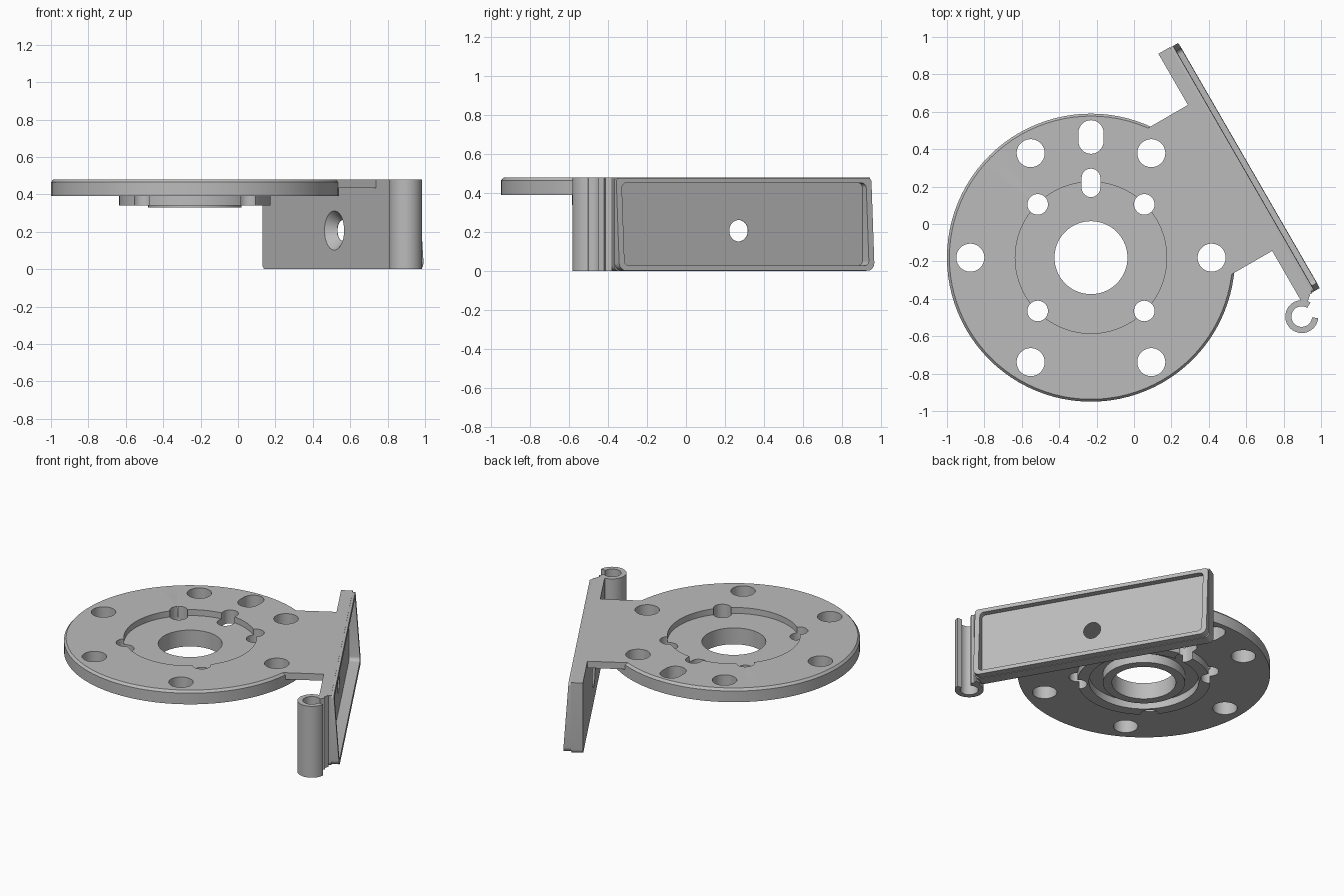
import bpy, bmesh, math
from mathutils import Matrix, Vector

if "Cube" in bpy.data.objects:
    bpy.data.objects.remove(bpy.data.objects["Cube"])

grey = bpy.data.materials.new("plain_grey")
grey.use_nodes = True
COLOUR = (0.5, 0.5, 0.5, 1)
grey.diffuse_color = COLOUR
grey.node_tree.nodes["Principled BSDF"].inputs["Base Color"].default_value = COLOUR

CX, CY, TOP = -0.23, -0.18, 0.48
DISC = Matrix.Translation((CX, CY, 0))
# Wall frame: local x runs along the wall, local y points outward
WALL = Matrix.Rotation(math.radians(-60), 4, "Z")
# Upright frame: profile x along the wall, profile y up, extrusion outward
UPRIGHT = WALL @ Matrix(((1, 0, 0, 0), (0, 0, 1, 0), (0, 1, 0, 0), (0, 0, 0, 1)))


def finish(bm, name):
    bmesh.ops.recalc_face_normals(bm, faces=bm.faces)
    mesh = bpy.data.meshes.new(name)
    bm.to_mesh(mesh)
    bm.free()
    mesh.materials.append(grey)
    ob = bpy.data.objects.new(name, mesh)
    bpy.context.collection.objects.link(ob)
    return ob


def prism(name, pts, low, high, matrix, edge=0, lean=0):
    """Extrude a 2D profile, optionally bevel its far rim and lean its far face."""
    bm = bmesh.new()
    base = bm.faces.new([bm.verts.new((x, y, low)) for x, y in pts])
    out = bmesh.ops.extrude_face_region(bm, geom=[base])["geom"]
    for v in out:
        if isinstance(v, bmesh.types.BMVert):
            v.co.z = high
    if edge:
        rim = [e for e in bm.edges if all(v.co.z == high for v in e.verts)]
        bmesh.ops.bevel(bm, geom=rim, offset=edge, segments=2, profile=0.5, affect="EDGES")
    for v in bm.verts:
        if lean and v.co.z > low + 0.001:
            v.co.z -= lean * v.co.y
    bm.transform(matrix)
    return finish(bm, name)


def lathe(name, profile, matrix, steps=96):
    bm = bmesh.new()
    rings = []
    for i in range(steps):
        a = 2 * math.pi * i / steps
        rings.append([bm.verts.new((r * math.cos(a), r * math.sin(a), z)) for r, z in profile])
    n = len(profile)
    for i in range(steps):
        p, q = rings[i], rings[(i + 1) % steps]
        for j in range(n):
            k = (j + 1) % n
            bm.faces.new((p[j], q[j], q[k], p[k]))
    bm.transform(matrix)
    return finish(bm, name)


def arc(x, y, r, start, end, steps):
    angles = [math.radians(start + (end - start) * i / steps) for i in range(steps + 1)]
    return [(x + r * math.cos(a), y + r * math.sin(a)) for a in angles]


def circle(x, y, r, steps=40):
    return arc(x, y, r, 0, 360, steps)[:-1]


def slot(x, y, r, half):
    return arc(x, y + half - r, r, 0, 180, 16) + arc(x, y - half + r, r, 180, 360, 16)


def box(x0, x1, y0, y1, low_r=0, high_r=0):
    pts = []
    for x, y, r, a in ((x0, y0, low_r, 180), (x1, y0, low_r, 270),
                       (x1, y1, high_r, 0), (x0, y1, high_r, 90)):
        if r:
            cx = x + r if x == x0 else x - r
            cy = y + r if y == y0 else y - r
            pts += arc(cx, cy, r, a, a + 90, 6)
        else:
            pts.append((x, y))
    return pts


def combine(target, tool, operation):
    mod = target.modifiers.new(operation.lower(), "BOOLEAN")
    mod.operation, mod.solver, mod.object = operation, "EXACT", tool
    bpy.context.view_layer.objects.active = target
    with bpy.context.temp_override(object=target, active_object=target):
        bpy.ops.object.modifier_apply(modifier=mod.name)
    bpy.data.objects.remove(tool)


# Round flange with top pocket, lower hub, groove and centre boss
flange = lathe("round_flange", [
    (0.195, 0.44), (0.405, 0.44), (0.405, TOP), (0.757, TOP), (0.77, 0.465),
    (0.77, 0.39), (0.405, 0.39), (0.405, 0.34), (0.335, 0.34), (0.335, 0.39),
    (0.25, 0.39), (0.25, 0.33), (0.195, 0.33)], DISC)

# Thin arm that joins the flange to the wall
arm = prism("joining_arm", box(-0.407, 0.494, 0.2, 0.6), 0.435, TOP, WALL)
combine(flange, arm, "UNION")

# Bolt holes: outer ring, inner ring and two slots
holes = [circle(0.645 * math.cos(math.radians(a)), 0.645 * math.sin(math.radians(a)), 0.075)
         for a in range(0, 360, 60)]
holes += [circle(sx * 0.285, sy * 0.285, 0.055) for sx in (-1, 1) for sy in (-1, 1)]
holes += [slot(0, 0.645, 0.067, 0.09), slot(0, 0.4, 0.05, 0.076)]
for pts in holes:
    combine(flange, prism("hole_cutter", pts, 0.2, 0.7, DISC), "DIFFERENCE")

# Upright wall with a leaning outer frame and a shallow recess
wall = prism("upright_wall", box(-0.723, 0.796, 0, TOP, 0.03), 0.568, 0.64, UPRIGHT)
frame = prism("wall_frame", box(-0.72, 0.793, 0.002, 0.478, 0.04, 0.02),
              0.61, 0.69, UPRIGHT, edge=0.012, lean=0.07)
combine(wall, frame, "UNION")
recess = prism("recess_cutter", box(-0.688, 0.761, 0.028, 0.452, 0.025, 0.025),
               0.62, 0.8, UPRIGHT)
combine(wall, recess, "DIFFERENCE")

# Screw hole in the wall, countersunk from the flange side
screw = Matrix.Translation((0.046, 0, 0.207))
bore = prism("bore_cutter", circle(0.046, 0.207, 0.055), 0.5, 0.8, UPRIGHT)
combine(wall, bore, "DIFFERENCE")
bm = bmesh.new()
bmesh.ops.create_cone(bm, cap_ends=True, segments=40, radius1=0.11, radius2=0.055, depth=0.055,
                      matrix=UPRIGHT @ Matrix.Translation((0.046, 0.207, 0.5905)))
combine(wall, finish(bm, "countersink_cutter"), "DIFFERENCE")

# Open clip barrel at the end of the wall, with a short neck
barrel = prism("clip_barrel", arc(0.897, -0.495, 0.088, 58, 355, 48)
               + arc(0.897, -0.495, 0.055, 355, 58, 48), 0, TOP, Matrix())
neck = prism("clip_neck", [(0.88, -0.42), (0.925, -0.425), (0.94, -0.38), (0.9, -0.385)],
             0, TOP, Matrix())

# Smooth the curved faces and keep the edges sharp
for ob in (flange, wall, barrel, neck):
    bpy.ops.object.select_all(action="DESELECT")
    ob.select_set(True)
    bpy.context.view_layer.objects.active = ob
    bpy.ops.object.shade_smooth_by_angle(angle=math.radians(30))
